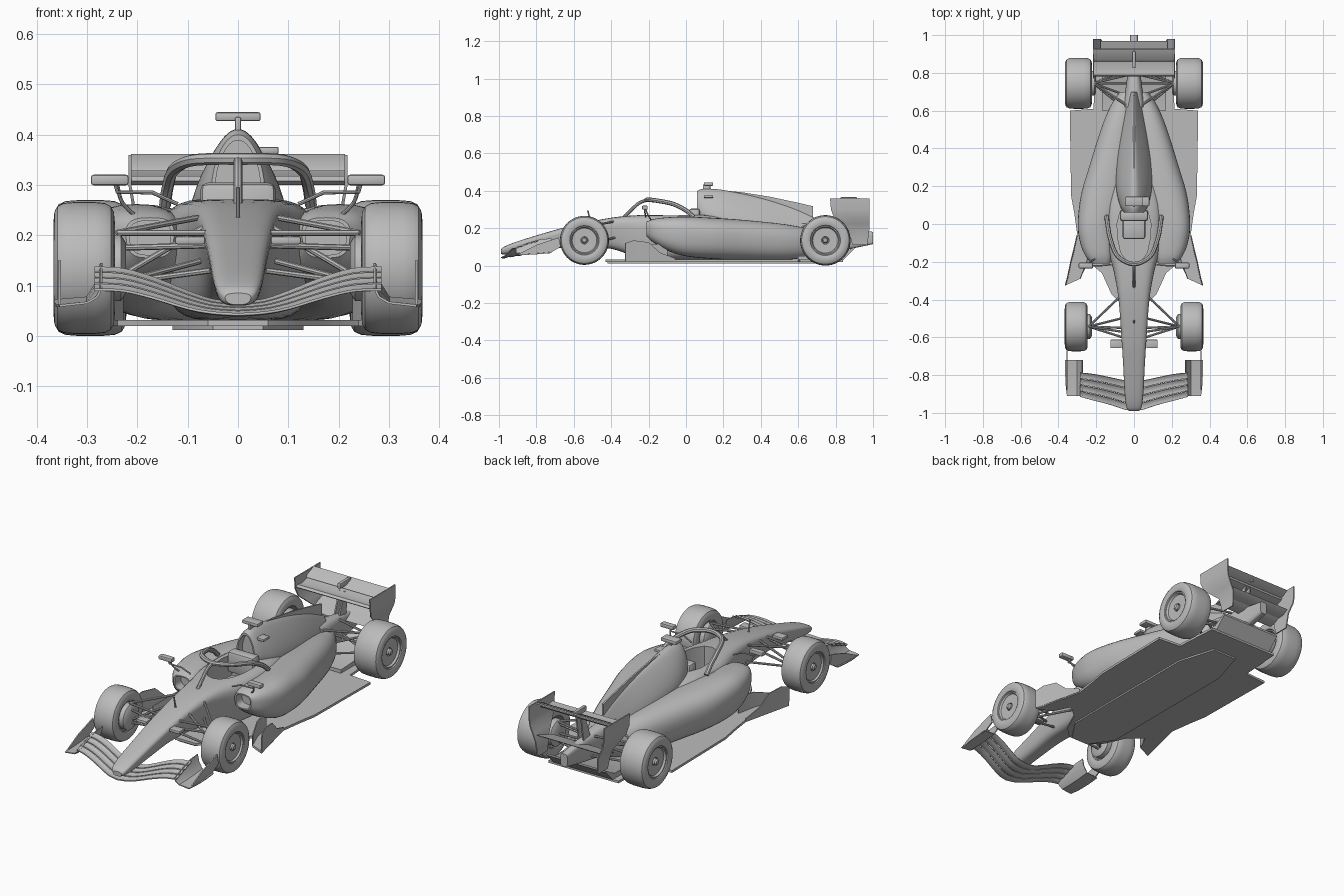
import bpy, bmesh
from math import sin, cos, pi, copysign
from mathutils import Vector

cube = bpy.data.objects.get("Cube")
if cube:
    bpy.data.objects.remove(cube)

grey = bpy.data.materials.new("plain_grey")
grey.use_nodes = True
grey.diffuse_color = (0.5, 0.5, 0.5, 1)
grey.node_tree.nodes["Principled BSDF"].inputs["Base Color"].default_value = (0.5, 0.5, 0.5, 1)
parts = []


def build(name, verts, faces, mirror=False, thick=0):
    mesh = bpy.data.meshes.new(name)
    mesh.from_pydata([tuple(v) for v in verts], [], faces)
    bm = bmesh.new()
    bm.from_mesh(mesh)
    bmesh.ops.recalc_face_normals(bm, faces=bm.faces)
    bm.to_mesh(mesh)
    bm.free()
    mesh.materials.append(grey)
    ob = bpy.data.objects.new(name, mesh)
    bpy.context.collection.objects.link(ob)
    if thick:
        mod = ob.modifiers.new("thickness", "SOLIDIFY")
        mod.thickness, mod.offset = thick, 0
    if mirror:
        ob.modifiers.new("mirror", "MIRROR").use_mirror_merge = False
    parts.append(ob)
    return ob


def skin(name, rings, **kw):
    """Closed rings joined into a capped tube."""
    n = len(rings[0])
    faces = [(i * n + j, i * n + (j + 1) % n, (i + 1) * n + (j + 1) % n, (i + 1) * n + j)
             for i in range(len(rings) - 1) for j in range(n)]
    faces += [tuple(range(n)), tuple(range((len(rings) - 1) * n, len(rings) * n))]
    return build(name, [p for r in rings for p in r], faces, **kw)


def sheet(name, rows, thick=0.005, mirror=True):
    """Rows of points joined into a thin panel."""
    n = len(rows[0])
    faces = [(i * n + j, i * n + j + 1, (i + 1) * n + j + 1, (i + 1) * n + j)
             for i in range(len(rows) - 1) for j in range(n - 1)]
    return build(name, [p for r in rows for p in r], faces, mirror=mirror, thick=thick)


def smooth(keys, steps=5):
    """Catmull-Rom curve through tuples of any length."""
    k = [Vector(p) for p in keys]
    k = [k[0]] + k + [k[-1]]
    out = []
    for a, b, c, d in zip(k, k[1:], k[2:], k[3:]):
        for i in range(steps):
            t = i / steps
            out.append(b + (c - a) * (t / 2) + (a * 2 - b * 5 + c * 4 - d) * (t * t / 2)
                       + (b * 3 - a - c * 3 + d) * (t ** 3 / 2))
    return out + [k[-1]]


def loft(name, keys, inlet=0, mirror=False, segs=32):
    """Stations: y, centre x, half width, bottom width factor, bottom z, top z, squareness."""
    rings = []
    for y, cx, w, k, zb, zt, e in smooth(keys):
        ring = []
        for j in range(segs):
            c, s = cos(2 * pi * j / segs), sin(2 * pi * j / segs)
            c, s = (copysign(abs(q) ** (2 / e), q) for q in (c, s))
            taper = k + (1 - k) * (s + 1) / 2
            ring.append(Vector((cx + w * c * taper, y, (zb + zt) / 2 + s * (zt - zb) / 2)))
        rings.append(ring)
    if inlet:
        mid = sum(rings[0], Vector()) / segs
        lip = [mid + (p - mid) * 0.85 for p in rings[0]]
        rings = [[p + Vector((0, inlet, 0)) for p in lip], lip] + rings
    return skin(name, rings, mirror=mirror)


def prism(name, pts, axis, lo, hi, mirror=False):
    def place(p, h):
        q = list(p)
        q.insert(axis, h)
        return q
    return skin(name, [[place(p, h) for p in pts] for h in (lo, hi)], mirror=mirror)


def box(name, centre, size, mirror=False):
    x, y, z = centre
    a, b, c = (s / 2 for s in size)
    ob = prism(name, [(x - a, y - b), (x + a, y - b), (x + a, y + b), (x - a, y + b)], 2, z - c, z + c, mirror)
    bev = ob.modifiers.new("bevel", "BEVEL")
    bev.width, bev.segments = min(size) * 0.25, 2
    return ob


def tubes(name, paths, radius, mirror=True):
    curve = bpy.data.curves.new(name, "CURVE")
    curve.dimensions, curve.bevel_depth, curve.bevel_resolution = "3D", radius, 2
    curve.use_fill_caps = True
    for path in paths:
        sp = curve.splines.new("POLY")
        sp.points.add(len(path) - 1)
        for p, co in zip(sp.points, path):
            p.co = (*co, 1)
    tmp = bpy.data.objects.new(name, curve)
    mesh = bpy.data.meshes.new_from_object(tmp)
    bpy.data.objects.remove(tmp)
    build(name, [v.co for v in mesh.vertices], [tuple(p.vertices) for p in mesh.polygons], mirror=mirror)


def lathe(name, profile, cx, cy, cz, segs=48):
    """Profile of (radius, x offset) spun around a sideways axle."""
    skin(name, [[(cx + u, cy + r * cos(2 * pi * i / segs), cz + r * sin(2 * pi * i / segs))
                 for i in range(segs)] for r, u in profile], mirror=True)


def sym(half):
    return half + [(-x, y) for x, y in reversed(half) if x]


# Nose and survival cell, with the cockpit opening cut out
tub = loft("nose_and_tub", [
    (-0.99, 0, 0.028, 0.8, 0.062, 0.085, 2.6), (-0.97, 0, 0.044, 0.75, 0.06, 0.102, 3),
    (-0.9, 0, 0.055, 0.7, 0.063, 0.13, 3.2), (-0.75, 0, 0.064, 0.68, 0.083, 0.176, 3.5),
    (-0.6, 0, 0.074, 0.68, 0.1, 0.217, 3.8), (-0.4, 0, 0.09, 0.7, 0.09, 0.256, 4),
    (-0.25, 0, 0.115, 0.8, 0.04, 0.27, 4), (-0.1, 0, 0.15, 0.9, 0.03, 0.272, 4),
    (0.1, 0, 0.15, 0.9, 0.03, 0.272, 4), (0.3, 0, 0.1, 1, 0.03, 0.25, 3)])
cutter = prism("cockpit_cutter", sym([(0, -0.21), (0.035, -0.2), (0.07, -0.15), (0.085, -0.08),
                                      (0.09, 0), (0.075, 0.06)]), 2, 0.14, 0.4)
cutter.hide_render = True
cut = tub.modifiers.new("cockpit", "BOOLEAN")
cut.operation, cut.object = "DIFFERENCE", cutter
box("headrest", (0, 0.045, 0.25), (0.15, 0.06, 0.11))
box("seat", (0, -0.02, 0.16), (0.12, 0.12, 0.05))

# Sidepods with inlets, engine cover with airbox and fin
loft("sidepods", [
    (-0.21, 0.175, 0.05, 0.9, 0.155, 0.235, 3), (-0.17, 0.185, 0.075, 0.9, 0.12, 0.25, 2.8),
    (-0.1, 0.195, 0.096, 0.86, 0.08, 0.258, 2.7), (0, 0.2, 0.106, 0.82, 0.05, 0.262, 2.6),
    (0.15, 0.165, 0.125, 0.85, 0.035, 0.255, 2.5), (0.3, 0.13, 0.115, 0.88, 0.03, 0.245, 2.4),
    (0.5, 0.09, 0.09, 0.9, 0.03, 0.225, 2.3), (0.62, 0.06, 0.07, 0.9, 0.04, 0.205, 2.2),
    (0.7, 0.035, 0.04, 1, 0.06, 0.19, 2.2)], inlet=0.05, mirror=True)
loft("engine_cover", [
    (0.06, 0, 0.034, 1.9, 0.25, 0.4, 2.3), (0.1, 0, 0.04, 2.4, 0.22, 0.411, 2.3),
    (0.2, 0, 0.04, 3.2, 0.18, 0.404, 2.2), (0.4, 0, 0.028, 4.2, 0.14, 0.362, 2.1),
    (0.58, 0, 0.018, 4.5, 0.1, 0.305, 2), (0.7, 0, 0.014, 3.5, 0.1, 0.25, 2)], inlet=0.04)
prism("engine_fin", [(0.2, 0.25), (0.2, 0.402), (0.3, 0.392), (0.45, 0.368), (0.6, 0.336),
                     (0.68, 0.317), (0.68, 0.2)], 0, -0.004, 0.004)

# Roof cameras, nose antenna
box("camera_bar", (0, 0.12, 0.436), (0.09, 0.05, 0.018))
box("camera_post", (0, 0.11, 0.415), (0.012, 0.04, 0.04))
box("side_camera", (0.06, 0.12, 0.369), (0.042, 0.05, 0.014))
tubes("nose_antenna", [[(0, -0.51, 0.23), (0, -0.525, 0.295)]], 0.004, mirror=False)
box("nose_winglets", (0.095, -0.635, 0.19), (0.06, 0.045, 0.016), mirror=True)

# Halo
hoop = [(0.145, 0.04, 0.26), (0.14, 0, 0.295), (0.128, -0.07, 0.33), (0.095, -0.16, 0.348), (0.045, -0.2, 0.352)]
hoop = smooth(hoop + [(0, -0.212, 0.352)] + [(-x, y, z) for x, y, z in reversed(hoop)])
strut = smooth([(0, -0.21, 0.35), (0, -0.25, 0.335), (0, -0.29, 0.3), (0, -0.335, 0.255)])
tubes("halo_hoop", [hoop], 0.012, mirror=False)
tubes("halo_strut", [strut], 0.009, mirror=False)

# Mirrors
box("mirrors", (0.255, -0.22, 0.31), (0.075, 0.03, 0.021), mirror=True)
tubes("mirror_stalks", [[(0.12, -0.215, 0.262), (0.17, -0.22, 0.285), (0.24, -0.22, 0.286), (0.245, -0.22, 0.305)],
                        smooth([(0.24, -0.215, 0.3), (0.23, -0.2, 0.265), (0.2, -0.18, 0.235)])], 0.004)

# Floor, plank, edge fences and diffuser
prism("floor", sym([(0.06, -0.43), (0.12, -0.37), (0.17, -0.26), (0.24, -0.2), (0.285, -0.29), (0.362, -0.325),
                    (0.3, -0.06), (0.315, 0.05), (0.333, 0.15), (0.34, 0.6), (0.215, 0.61), (0.2, 0.84)]),
      2, 0.02, 0.032)
prism("plank", sym([(0.05, -0.42), (0.13, -0.3), (0.13, 0.5), (0.07, 0.7)]), 2, 0.012, 0.021)
sheet("floor_fences", [[(x, y, 0.025), (x + 0.002, y, h)] for x, y, h in
                       [(0.362, -0.325, 0.12), (0.35, -0.28, 0.135), (0.333, -0.2, 0.125),
                        (0.318, -0.14, 0.07), (0.3, -0.06, 0.04)]])
sheet("inlet_fences", [[(x, y, 0.025), (x, y, h)] for x, y, h in
                       [(0.285, -0.29, 0.08), (0.25, -0.2, 0.11), (0.23, -0.1, 0.12)]])
prism("diffuser", [(0.6, 0.03), (0.84, 0.03), (0.9, 0.09), (0.9, 0.1), (0.83, 0.06), (0.6, 0.05)], 0, -0.17, 0.17)

# Gearbox and rear crash structure
loft("gearbox", [(0.62, 0, 0.06, 1, 0.05, 0.23, 3), (0.75, 0, 0.04, 1, 0.07, 0.22, 3),
                 (0.88, 0, 0.026, 1, 0.09, 0.2, 3.5), (1, 0, 0.02, 1, 0.115, 0.18, 4)])

# Rear wing, endplates, beam wing and pylon
prism("rear_wing_main", [(0.78, 0.308), (0.79, 0.318), (0.83, 0.312), (0.89, 0.33), (0.885, 0.322),
                         (0.83, 0.3), (0.79, 0.3)], 0, -0.213, 0.213)
prism("rear_wing_flap", [(0.86, 0.328), (0.87, 0.34), (0.925, 0.362), (0.93, 0.358), (0.89, 0.335)], 0, -0.213, 0.213)
sheet("rear_endplates", [[(x, a + (b - a) * t, z) for t in (0, 0.5, 1)] for x, z, a, b in
                         [(0.215, 0.36, 0.77, 0.98), (0.215, 0.3, 0.775, 0.98), (0.208, 0.26, 0.79, 0.98),
                          (0.193, 0.225, 0.83, 0.98), (0.178, 0.19, 0.87, 0.98), (0.172, 0.11, 0.89, 0.97)]], 0.006)
for i, (y, z) in enumerate([(0.84, 0.175), (0.9, 0.195)]):
    prism("beam_wing_%d" % (i + 1), [(y, z), (y + 0.02, z + 0.008), (y + 0.07, z + 0.024), (y + 0.04, z + 0.004)],
          0, -0.178, 0.178)
prism("wing_pylons", [(0.8, 0.19), (0.86, 0.19), (0.88, 0.32), (0.85, 0.32)], 0, 0.01, 0.017, mirror=True)
box("flap_actuator", (0, 0.87, 0.352), (0.018, 0.09, 0.028))

# Front wing: four stacked elements sharing one swept, arched span
span = smooth([(0, -0.99, -0.83, 0.043, 0.068), (0.05, -0.982, -0.825, 0.046, 0.073),
               (0.1, -0.965, -0.815, 0.055, 0.09), (0.17, -0.945, -0.8, 0.076, 0.118),
               (0.23, -0.93, -0.79, 0.09, 0.135), (0.285, -0.915, -0.785, 0.092, 0.138)], 3)
for i in range(4):
    rows = []
    for x, lead, trail, low, high in span:
        ts = [(i + f * 0.92) / 4 for f in (0, 0.33, 0.67, 1)]
        rows.append([(x, lead + (trail - lead) * t, low + (high - low) * t - 0.005 * sin(pi * (4 * t - i)))
                     for t in ts])
    sheet("front_wing_element_%d" % (i + 1), rows)
sheet("front_endplates", [[(0.272, y, h), (0.28, y, (h + z) / 2), (0.3, y, z + 0.006), (w, y, z)] for y, w, z, h in
                          [(-0.91, 0.355, 0.06, 0.095), (-0.85, 0.362, 0.06, 0.12),
                           (-0.78, 0.365, 0.064, 0.14), (-0.72, 0.365, 0.07, 0.145)]])
prism("endplate_fins", [(-0.9, 0.06), (-0.8, 0.11), (-0.68, 0.15), (-0.67, 0.1), (-0.73, 0.065)],
      0, 0.352, 0.358, mirror=True)

# Wheels: tyre, dished rim, hub nut and inner brake drum
half = [(0.14, 0.55), (0.15, 0.7), (0.5, 0.72), (0.54, 0.86), (0.58, 0.86), (0.6, 0.93), (0.7, 1),
        (0.85, 0.97), (0.94, 0.87), (0.985, 0.68), (1, 0.35)]
for end, cx, y, radius, width in (("front", 0.306, -0.543, 0.131, 0.061), ("rear", 0.294, 0.745, 0.135, 0.072)):
    full = half + [(r, -u) for r, u in reversed(half)]
    lathe(end + "_wheels", [(r * radius, u * width) for r, u in full], cx, y, 0.135)
    lathe(end + "_hub_nuts", [(0.016, 0), (0.016, width * 0.8), (0.01, width * 0.9)], cx, y, 0.135, 12)
    lathe(end + "_brake_drums", [(0.05, -width - 0.022), (0.066, -width - 0.012), (0.066, 0)], cx, y, 0.135, 32)

# Suspension arms
hub = Vector((0.24, -0.543, 0.135))
arms = [(0.07, 0.08, -0.39, 0.235), (0.07, 0.065, -0.57, 0.205), (-0.03, 0.07, -0.38, 0.15),
        (-0.03, 0.055, -0.55, 0.13), (-0.02, 0.07, -0.5, 0.215), (0.04, 0.06, -0.6, 0.18)]
tubes("front_suspension", [[hub + Vector((0, 0, dz)), (x, y, z)] for dz, x, y, z in arms], 0.006)
hub = Vector((0.215, 0.745, 0.135))
arms = [(0.06, 0.04, 0.63, 0.21), (0.06, 0.03, 0.79, 0.2), (-0.04, 0.05, 0.61, 0.1),
        (-0.04, 0.03, 0.82, 0.11), (0, 0.02, 0.745, 0.14), (0.05, 0.04, 0.68, 0.12)]
tubes("rear_suspension", [[hub + Vector((0, 0, dz)), (x, y, z)] for dz, x, y, z in arms], 0.006)

# Bake modifiers, drop the cutter, shade smooth with sharp edges kept
bpy.context.view_layer.update()
graph = bpy.context.evaluated_depsgraph_get()
baked = [(ob, bpy.data.meshes.new_from_object(ob.evaluated_get(graph))) for ob in parts if ob != cutter]
bpy.ops.object.select_all(action="DESELECT")
for ob, mesh in baked:
    ob.modifiers.clear()
    ob.data = mesh
    ob.select_set(True)
bpy.data.objects.remove(cutter)
bpy.context.view_layer.objects.active = tub
bpy.ops.object.shade_smooth_by_angle(angle=0.6)
